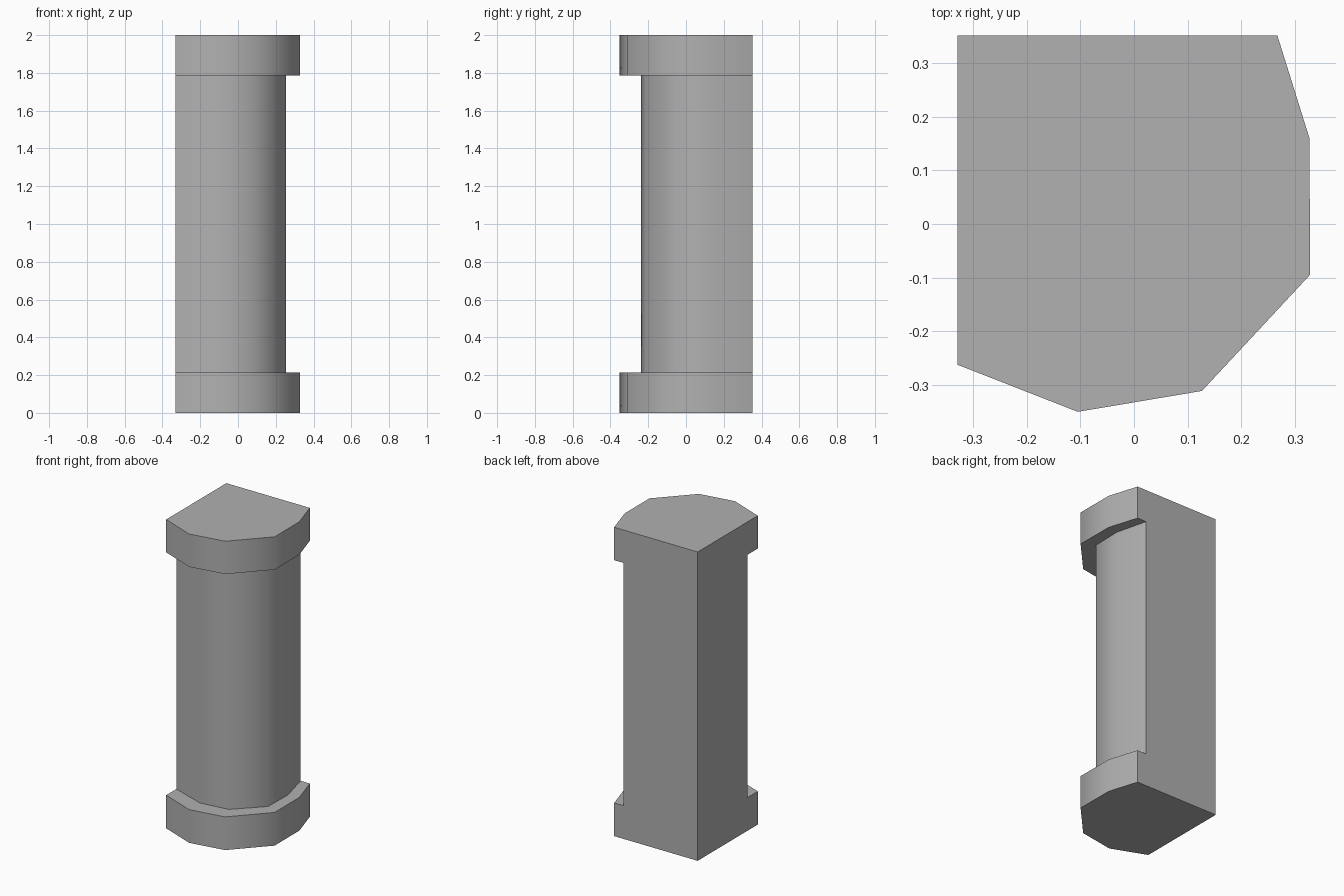
import bpy, bmesh, math

if "Cube" in bpy.data.objects:
    bpy.data.objects.remove(bpy.data.objects["Cube"])

# Open half-outlines running from the left face, round the front, to the back face
CAP = [(-0.33, -0.263), (-0.105, -0.351), (0.127, -0.312),
       (0.329, -0.095), (0.328, 0.16), (0.268, 0.352)]
SHAFT = [(-0.33, -0.16), (-0.105, -0.239), (0.085, -0.215),
         (0.25, -0.05), (0.254, 0.148), (0.202, 0.352)]
LEVELS = [(CAP, 0), (CAP, 0.215), (SHAFT, 0.215),
          (SHAFT, 1.787), (CAP, 1.787), (CAP, 2)]

bm = bmesh.new()
rings = [[bm.verts.new((x, y, z)) for x, y in outline] for outline, z in LEVELS]

# Rounded front: base block, shaft, top block and the ledges between them
for low, high in zip(rings, rings[1:]):
    for i in range(len(low) - 1):
        bm.faces.new((low[i], low[i + 1], high[i + 1], high[i]))

# Flat left and back walls meeting at a square corner, then the two ends
corner_low = bm.verts.new((-0.33, 0.352, 0))
corner_high = bm.verts.new((-0.33, 0.352, 2))
bm.faces.new([corner_low] + [r[0] for r in rings] + [corner_high])
bm.faces.new([corner_low] + [r[-1] for r in rings] + [corner_high])
bm.faces.new(rings[0] + [corner_low])
bm.faces.new(rings[-1] + [corner_high])
bmesh.ops.recalc_face_normals(bm, faces=bm.faces[:])

mesh = bpy.data.meshes.new("corner_pillar")
bm.to_mesh(mesh)
bm.free()
pillar = bpy.data.objects.new("corner_pillar", mesh)
bpy.context.collection.objects.link(pillar)

# Darker grey stone
stone = bpy.data.materials.new("stone")
stone.diffuse_color = (0.44, 0.44, 0.44, 1)
stone.use_nodes = True
stone.node_tree.nodes["Principled BSDF"].inputs["Base Color"].default_value = stone.diffuse_color
mesh.materials.append(stone)

# Smooth round the front, sharp at the corners and ledges
bpy.context.view_layer.objects.active = pillar
pillar.select_set(True)
bpy.ops.object.shade_smooth_by_angle(angle=math.radians(50))
